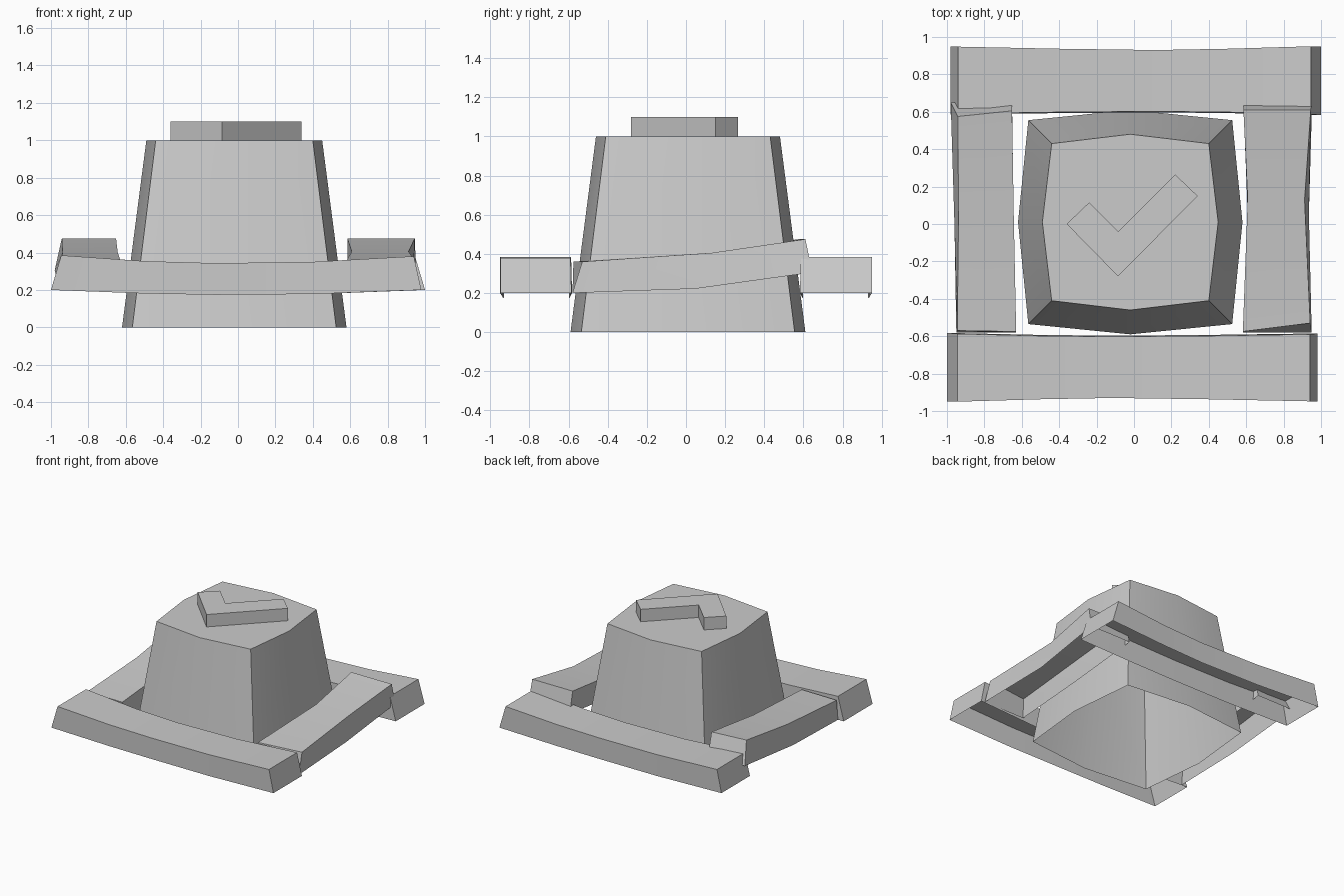
import bpy
import math

cube = bpy.data.objects.get("Cube")
if cube:
    bpy.data.objects.remove(cube, do_unlink=True)

# Single plain grey material
grey = bpy.data.materials.new("plain_grey")
grey.use_nodes = True
colour = (0.6, 0.6, 0.6, 1)
grey.diffuse_color = colour
grey.node_tree.nodes["Principled BSDF"].inputs["Base Color"].default_value = colour


def build(name, verts, faces, smooth=False):
    mesh = bpy.data.meshes.new(name)
    mesh.from_pydata(verts, [], faces)
    mesh.materials.append(grey)
    obj = bpy.data.objects.new(name, mesh)
    bpy.context.collection.objects.link(obj)
    if smooth:
        bpy.ops.object.select_all(action="DESELECT")
        obj.select_set(True)
        bpy.context.view_layer.objects.active = obj
        bpy.ops.object.shade_smooth_by_angle(angle=math.radians(25))
    return obj


def bridge(rings, n, closed=True):
    """Quads joining consecutive rings of n points."""
    return [(r * n + i, r * n + (i + 1) % n, (r + 1) * n + (i + 1) % n, (r + 1) * n + i)
            for r in range(rings - 1) for i in range(n if closed else n - 1)]


def channel(name, sections, flip=False):
    """Open-bottomed beam with closed ends, from four-point sections."""
    n = len(sections)
    faces = bridge(n, 4, closed=False)
    faces += [(3, 2, 1, 0), tuple(range(4 * n - 4, 4 * n))]
    if flip:
        faces = [f[::-1] for f in faces]
    return build(name, [p for s in sections for p in s], faces, smooth=True)


# Tapered body, open underneath, with softly bowed sides
def ring(corner, mid, z):
    pts = []
    for k in range(8):
        a = math.radians(45 * k)
        r = corner * math.sqrt(2) if k % 2 else mid
        pts.append((r * math.cos(a) - 0.02, r * math.sin(a) + 0.01, z))
    return pts


build("tapered_body", ring(0.545, 0.6, 0) + ring(0.42, 0.47, 1),
      bridge(2, 8) + [tuple(range(8, 16))], smooth=True)

# Raised tick-shaped plate on top
tick = [(-0.36, 0), (-0.085, -0.28), (0.34, 0.15), (0.22, 0.265), (-0.085, -0.04), (-0.24, 0.115)]
n = len(tick)
build("raised_tick", [(x, y, z) for z in (0.99, 1.1) for x, y in tick],
      bridge(2, n) + [tuple(range(n))[::-1], tuple(range(n, 2 * n))])

# Front and back rails: bottom x, top x, bottom z, top z, outer y, inner y
long_rail = [(-1, -0.945, 0.2, 0.385, -0.95, -0.582),
             (-0.5, -0.5, 0.181, 0.354, -0.937, -0.593),
             (-0.12, -0.12, 0.174, 0.343, -0.93, -0.597),
             (0.4, 0.4, 0.178, 0.35, -0.937, -0.593),
             (0.98, 0.94, 0.2, 0.38, -0.948, -0.585)]
for name, s in (("front_rail", 1), ("back_rail", -1)):
    channel(name, [[(s * xb, s * yo, zb), (s * xt, s * yo, zt),
                    (s * xt, s * (yi - 0.005), zt), (s * xb, s * yi, zb)]
                   for xb, xt, zb, zt, yo, yi in long_rail], flip=True)

# Side rails climbing to the back: bottom y, top inner y, top outer y,
# bottom z, top z, inner x, bottom outer x, top outer x
left_rail = [(-0.58, -0.575, -0.53, 0.2, 0.36, 0.582, 0.95, 0.942),
             (0.05, 0.13, 0.13, 0.222, 0.405, 0.608, 0.935, 0.912),
             (0.645, 0.61, 0.61, 0.305, 0.475, 0.585, 0.952, 0.945)]
right_rail = [(-0.58, -0.575, -0.57, 0.2, 0.36, 0.63, 0.95, 0.945),
              (0.0, 0.05, 0.05, 0.222, 0.4, 0.643, 0.96, 0.938),
              (0.65, 0.605, 0.575, 0.305, 0.475, 0.652, 0.98, 0.942)]
for name, rail, s in (("left_rail", left_rail, 1), ("right_rail", right_rail, -1)):
    channel(name, [[(s * xi, yb, zb), (s * xi, ti, zt), (s * xt, to, zt), (s * xo, yb, zb)]
                   for yb, ti, to, zb, zt, xi, xo, xt in rail], flip=s > 0)
